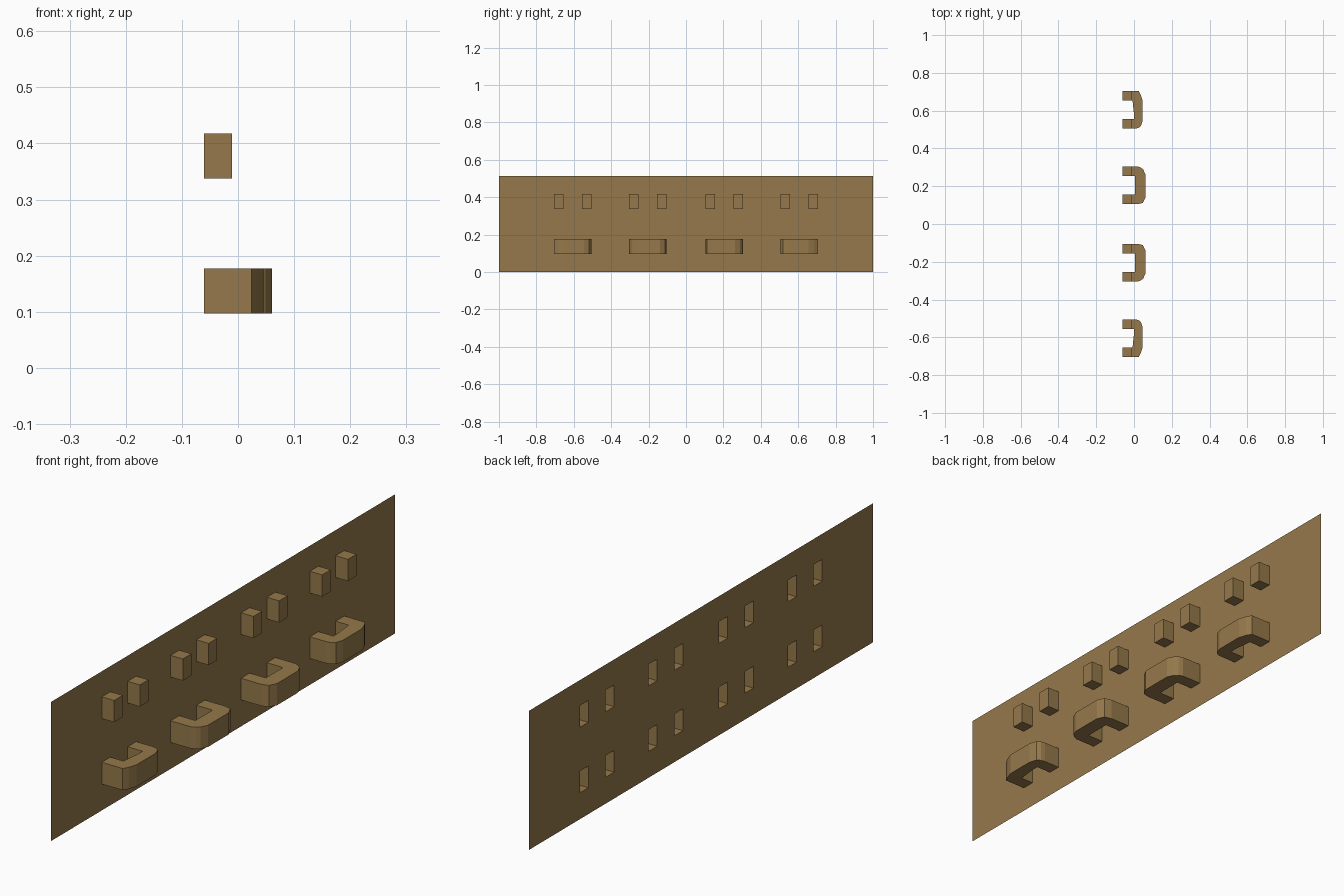
import bpy

if "Cube" in bpy.data.objects:
    bpy.data.objects.remove(bpy.data.objects["Cube"])

BACK = -0.061
WIDTH, HEIGHT = 2.0, 0.512
HOOK_Z = (0.097, 0.177)
PEG_Z = (0.338, 0.418)
LEG_STARTS = [0.105, 0.255, 0.505, 0.655]
LEG = 0.05

wood = bpy.data.materials.new("wood")
wood.diffuse_color = (0.30, 0.19, 0.07, 1)
wood.use_nodes = True
wood.node_tree.nodes["Principled BSDF"].inputs["Base Color"].default_value = wood.diffuse_color


def make(name, verts, faces):
    mesh = bpy.data.meshes.new(name)
    mesh.from_pydata(verts, [], faces)
    mesh.materials.append(wood)
    obj = bpy.data.objects.new(name, mesh)
    bpy.context.collection.objects.link(obj)
    return obj


def prism(name, outline, z, side):
    """Extrude a clockwise outline upward; it stays open where it meets the panel."""
    pts = [(x, y * side) for x, y in outline]
    if side > 0:
        pts.reverse()
    n = len(pts)
    verts = [(x, y, h) for h in z for x, y in pts]
    faces = [tuple(range(n))[::-1], tuple(range(n, 2 * n))]
    for i in range(n):
        j = (i + 1) % n
        if pts[i][0] == BACK and pts[j][0] == BACK:
            continue
        faces.append((i, j, n + j, n + i))
    return make(name, verts, faces)


# Thin back panel with openings behind every peg and hook leg
ys = sorted([-1.0, 1.0] + [s * (a + d) for a in LEG_STARTS for d in (0, LEG) for s in (-1, 1)])
zs = [0, *HOOK_Z, *PEG_Z, HEIGHT]
verts = [(BACK, y, z) for z in zs for y in ys]
faces = []
for r in range(len(zs) - 1):
    for c in range(len(ys) - 1):
        if r % 2 and c % 2:
            continue
        a = r * len(ys) + c
        faces.append((a, a + 1, a + 1 + len(ys), a + len(ys)))
make("back_panel", verts, faces)

# Curved hook outlines seen from above
outer_hook = [(BACK, 0.705), (0.024, 0.705), (0.035, 0.685), (0.045, 0.655),
              (0.045, 0.545), (0.036, 0.518), (0.022, 0.508), (0.005, 0.505),
              (BACK, 0.505), (BACK, 0.555), (0.0, 0.555), (0.0, 0.58),
              (-0.008, 0.655), (BACK, 0.655)]
inner_hook = [(BACK, 0.305), (0.02, 0.305), (0.036, 0.299), (0.049, 0.288),
              (0.061, 0.262), (0.061, 0.14), (0.047, 0.112), (0.02, 0.105),
              (BACK, 0.105), (BACK, 0.155), (0.005, 0.155), (0.005, 0.255),
              (BACK, 0.255)]

for side, tag in ((1, "left"), (-1, "right")):
    prism(f"outer_hook_{tag}", outer_hook, HOOK_Z, side)
    prism(f"inner_hook_{tag}", inner_hook, HOOK_Z, side)
    # Square pegs in the upper row
    for k, y in enumerate(LEG_STARTS):
        peg = [(BACK, y + LEG), (-0.011, y + LEG), (-0.011, y), (BACK, y)]
        prism(f"peg_{tag}_{k + 1}", peg, PEG_Z, side)
